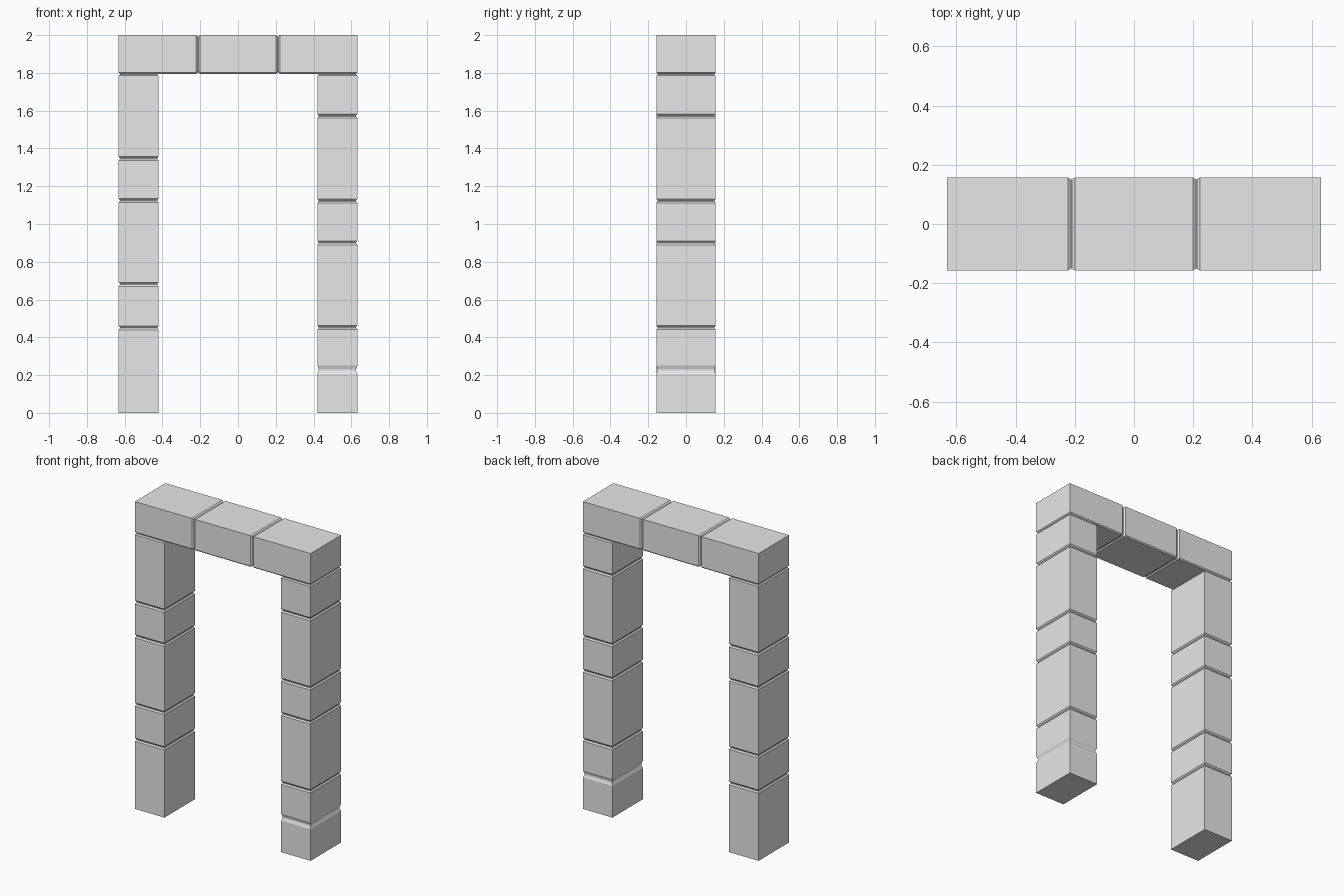
import bpy
import bmesh

cube = bpy.data.objects.get("Cube")
if cube:
    bpy.data.objects.remove(cube, do_unlink=True)

stone = bpy.data.materials.new("grey stone")
stone.use_nodes = True
colour = (0.8, 0.8, 0.8, 1)
stone.diffuse_color = colour
stone.node_tree.nodes["Principled BSDF"].inputs["Base Color"].default_value = colour

HALF_DEPTH = 0.157
OUTER, INNER = 0.632, 0.42
LINTEL_Z = 1.795
DEPTH = 0.007  # depth of the joints between blocks


def loft(name, rings):
    """Skin a closed solid through matching rings of points."""
    bm = bmesh.new()
    loops = [[bm.verts.new(p) for p in ring] for ring in rings]
    for a, b in zip(loops, loops[1:]):
        for i in range(len(a)):
            j = (i + 1) % len(a)
            bm.faces.new((a[i], a[j], b[j], b[i]))
    bm.faces.new(loops[0])
    bm.faces.new(loops[-1])
    bmesh.ops.recalc_face_normals(bm, faces=bm.faces)
    mesh = bpy.data.meshes.new(name)
    bm.to_mesh(mesh)
    bm.free()
    mesh.materials.append(stone)
    obj = bpy.data.objects.new(name, mesh)
    bpy.context.collection.objects.link(obj)


def joint(low, high):
    """Profile of one recessed joint as (position, inset) pairs."""
    w = high - low
    return [(low, 0), (low + 0.4 * w, DEPTH), (high - 0.4 * w, DEPTH), (high, 0)]


def leg(name, side, joints):
    profile = [(0, 0)]
    for low, high in joints:
        profile += joint(low, high)
    # narrow neck under the lintel
    profile += [(LINTEL_Z - 0.01, 0), (LINTEL_Z - 0.004, DEPTH), (LINTEL_Z + 0.003, DEPTH)]
    rings = []
    for z, d in profile:
        x0, x1, y = side * (INNER + d), side * (OUTER - d), HALF_DEPTH - d
        rings.append([(x0, -y, z), (x1, -y, z), (x1, y, z), (x0, y, z)])
    loft(name, rings)


def narrow(centres):
    return [(c - 0.013, c + 0.008) for c in centres]


# Legs of alternating tall and short blocks
leg("right_leg", -1, narrow([0.453, 0.683, 1.127, 1.349]))
leg("left_leg", 1, [(0.205, 0.25)] + narrow([0.455, 0.903, 1.125, 1.575]))


# Lintel of three blocks with a chamfered lower edge
def lintel_ring(x, d, bottom):
    y, top, edge = HALF_DEPTH - d, 2 - d, LINTEL_Z + DEPTH + d
    by = y - DEPTH
    return [(x, -by, bottom), (x, by, bottom), (x, y, edge),
            (x, y, top), (x, -y, top), (x, -y, edge)]


rings = [lintel_ring(-OUTER, 0, LINTEL_Z + DEPTH - 0.001),
         lintel_ring(-OUTER + DEPTH, 0, LINTEL_Z)]
for c in (-0.211, 0.211):
    for x, d in joint(c - 0.011, c + 0.011):
        rings.append(lintel_ring(x, d, LINTEL_Z + d))
rings += [lintel_ring(OUTER - DEPTH, 0, LINTEL_Z),
          lintel_ring(OUTER, 0, LINTEL_Z + DEPTH - 0.001)]
loft("lintel", rings)
